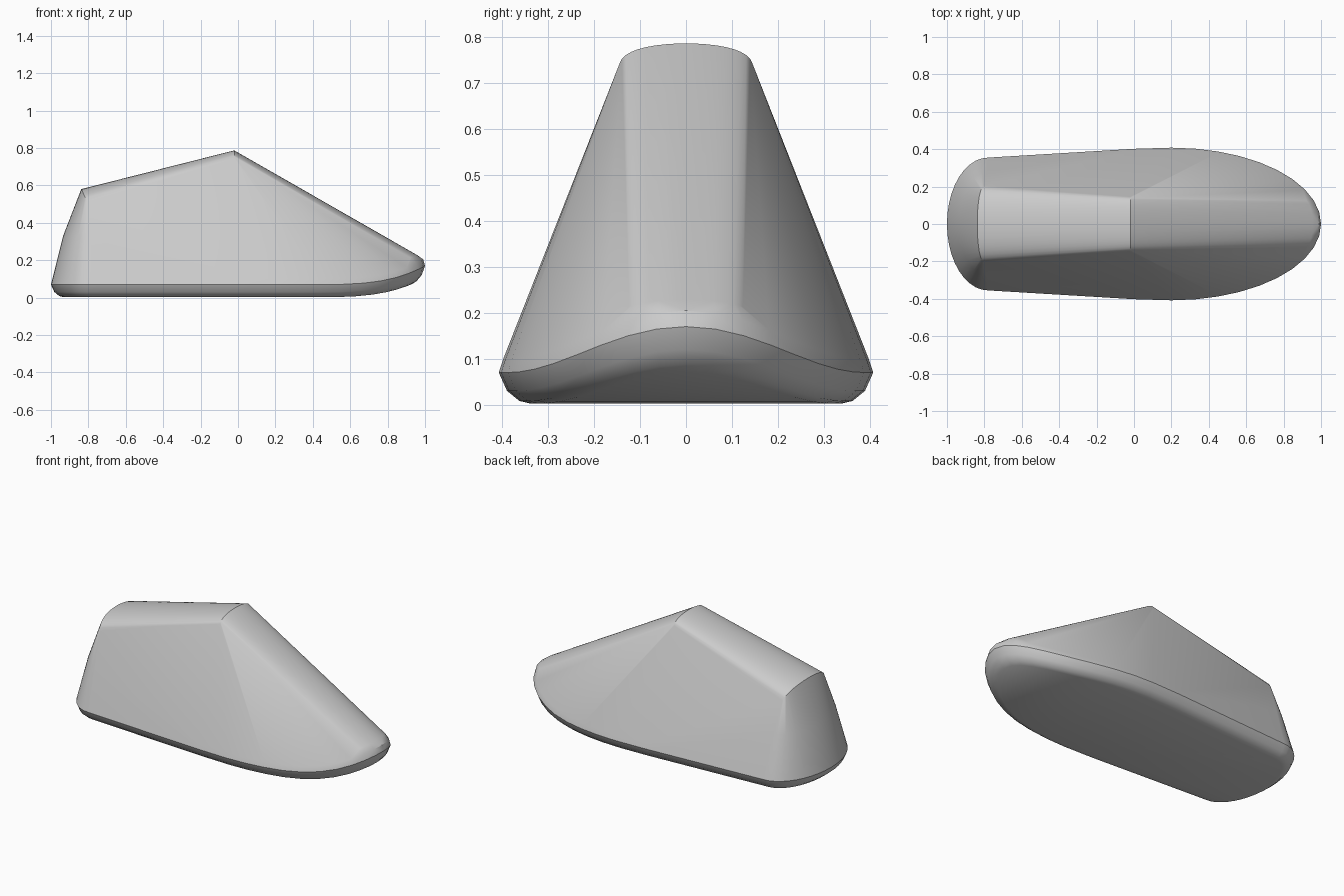
import bpy, bmesh
from math import sin, cos, pi

cube = bpy.data.objects.get("Cube")
if cube:
    bpy.data.objects.remove(cube)

STEPS = 20


def toe_lift(x):
    """Upward sweep of the sole towards the toe."""
    return 0.1 * max(0, (x - 0.4) / 0.6) ** 3.3


def sole_loop(inset, height, lift_share):
    """Sole outline: round heel, long elliptical toe, nearly straight sides."""
    loop = []
    for i in range(STEPS + 1):
        a = pi * (i / STEPS - 0.5)
        loop.append((-0.78 - (0.22 - inset) * cos(a), (0.355 - inset) * sin(a), height))
        x = 0.2 + 0.8 * cos(a)
        loop.append((0.2 + (0.8 - inset) * cos(a), (0.408 - inset) * sin(a),
                     height + lift_share * toe_lift(x)))
    for s in (-1, 1):
        loop.append((0, s * (0.402 - inset), height))
    return loop


def arch(x_mid, x_side, half_width, z_top, z_side, power):
    """Rounded arch across the body, its ends set at x_side."""
    points = []
    for i in range(STEPS + 1):
        a = pi * (i / STEPS - 0.5)
        drop = 1 - cos(a) ** power
        points.append((x_mid + (x_side - x_mid) * drop, half_width * sin(a),
                       z_top + (z_side - z_top) * drop))
    return points


# Rounded sole edge, from the flat underside to just above the rim
points = sole_loop(0.07, 0.002, 0.7) + sole_loop(0.045, 0.008, 0.8)
points += sole_loop(0.018, 0.03, 0.9) + sole_loop(0, 0.07, 1)
points += sole_loop(0.01, 0.1, 1.05)

# Ankle ridge, heel top edge, heel bulge and toe cap
points += arch(-0.02, -0.02, 0.147, 0.787, 0.72, 0.6)
points += arch(-0.838, -0.795, 0.205, 0.58, 0.49, 0.8)
points += arch(-0.935, -0.79, 0.275, 0.33, 0.32, 1)
points += arch(0.955, 0.91, 0.13, 0.229, 0.205, 1)

bm = bmesh.new()
for p in points:
    bm.verts.new(p)
bmesh.ops.remove_doubles(bm, verts=bm.verts, dist=0.002)
hull = bmesh.ops.convex_hull(bm, input=bm.verts)
spare = {g for g in hull["geom_interior"] + hull["geom_unused"]
         if isinstance(g, bmesh.types.BMVert)}
bmesh.ops.delete(bm, geom=list(spare), context="VERTS")
bmesh.ops.recalc_face_normals(bm, faces=bm.faces)

mesh = bpy.data.meshes.new("shoe_body")
bm.to_mesh(mesh)
bm.free()
body = bpy.data.objects.new("shoe_body", mesh)
bpy.context.collection.objects.link(body)

# Plain grey finish
grey = bpy.data.materials.new("plain_grey")
grey.use_nodes = True
colour = (0.6, 0.6, 0.6, 1)
grey.diffuse_color = colour
grey.node_tree.nodes["Principled BSDF"].inputs["Base Color"].default_value = colour
mesh.materials.append(grey)

bpy.ops.object.select_all(action="DESELECT")
body.select_set(True)
bpy.context.view_layer.objects.active = body
bpy.ops.object.shade_smooth_by_angle(angle=0.5)
